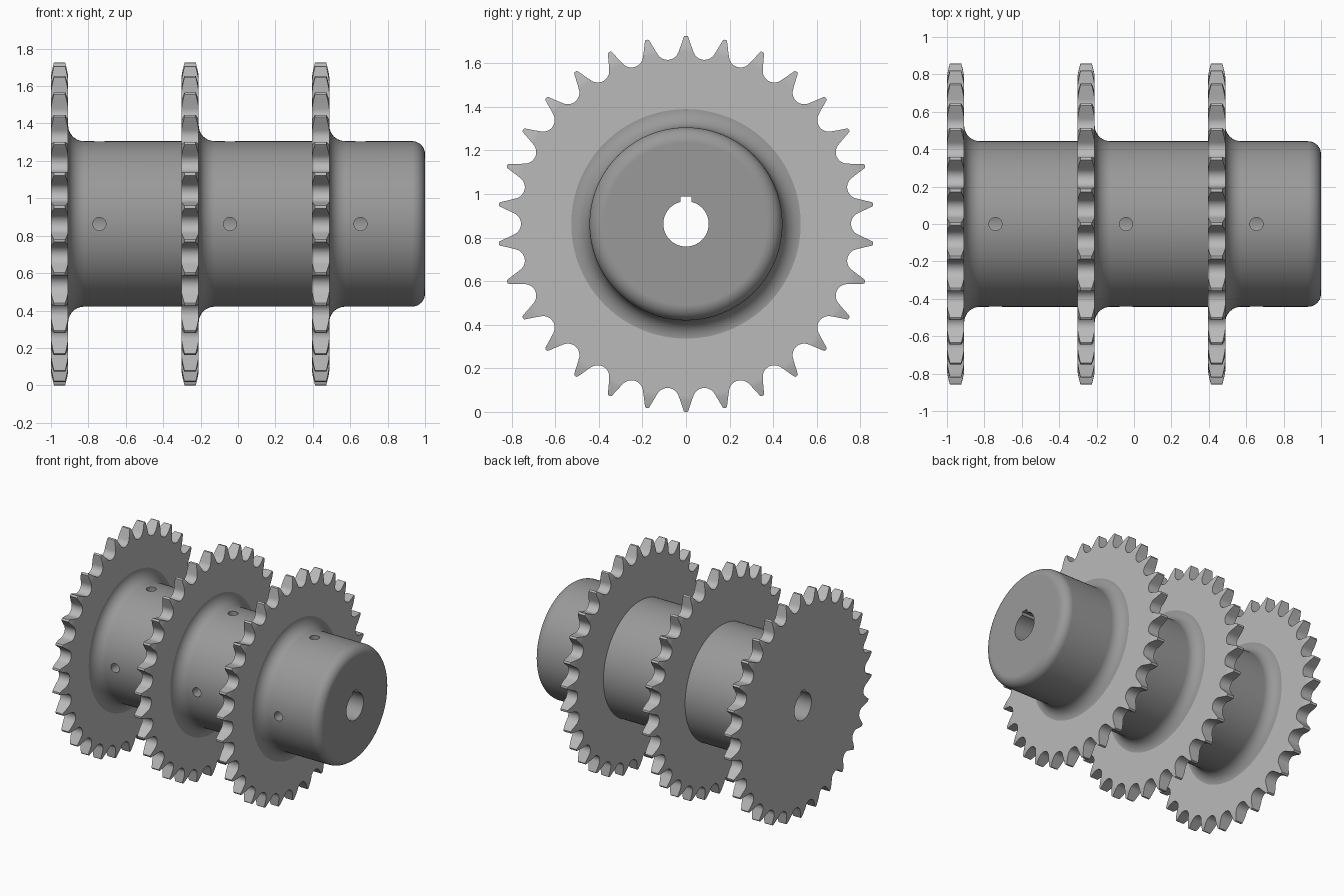
import bpy, bmesh
from math import sin, cos, pi, radians, hypot, atan2

if "Cube" in bpy.data.objects:
    bpy.data.objects.remove(bpy.data.objects["Cube"])

CZ = 0.863                       # axle height (= tip radius)
THICK = 0.092
STARTS = [-1.0, -0.302, 0.396]   # back face of each sprocket plate
HUB_R, FILLET, ROUND = 0.4425, 0.085, 0.07
TEETH, PITCH_R, ROLLER = 30, 0.81, 0.053

# Dark grey hub, lighter grey plates
MATS = []
for mat_name, g in (("hub_grey", 0.32), ("plate_grey", 0.49)):
    mat = bpy.data.materials.new(mat_name)
    mat.diffuse_color = (g, g, g, 1)
    mat.use_nodes = True
    mat.node_tree.nodes["Principled BSDF"].inputs["Base Color"].default_value = mat.diffuse_color
    MATS.append(mat)


def finish(bm, name, mat_index=0):
    bmesh.ops.recalc_face_normals(bm, faces=bm.faces[:])
    for f in bm.faces:
        f.material_index = mat_index
    me = bpy.data.meshes.new(name)
    for mat in MATS:
        me.materials.append(mat)
    bm.to_mesh(me)
    bm.free()
    ob = bpy.data.objects.new(name, me)
    bpy.context.collection.objects.link(ob)
    return ob


def revolve(name, profile, n=128):
    """Solid of revolution about the x axle from (x, radius) points."""
    bm = bmesh.new()
    rings = [[bm.verts.new((x, r * cos(2 * pi * i / n), CZ + r * sin(2 * pi * i / n)))
              for i in range(n)] for x, r in profile]
    for a, b in zip(rings, rings[1:]):
        for i in range(n):
            j = (i + 1) % n
            bm.faces.new((a[i], a[j], b[j], b[i]))
    bm.faces.new(rings[0])
    bm.faces.new(rings[-1])
    return finish(bm, name)


def sprocket(name, x0):
    """Toothed plate with tapered tooth tips."""
    t_end = radians(65)
    er, et = PITCH_R - ROLLER * cos(t_end), ROLLER * sin(t_end)
    r0, a0 = hypot(er, et), pi / TEETH - atan2(et, er)
    levels = [(r0 * cos(a0), r0 * sin(a0)), (0.81, 0.0265), (0.835, 0.018),
              (0.857, 0.0105), (0.8615, 0.008), (0.863, 0.004)]
    bm = bmesh.new()

    def pair(a, u, v):
        y, z = u * cos(a) - v * sin(a), u * sin(a) + v * cos(a)
        inset = 0.016 * (max(0, hypot(u, v) - r0) / (CZ - r0)) ** 1.3
        return [bm.verts.new((x, y, CZ + z)) for x in (x0 + inset, x0 + THICK - inset)]

    outline, body = [], []
    for k in range(TEETH):
        a = pi / 2 + 2 * pi * k / TEETH
        low = [pair(a, u, -w) for u, w in levels]
        high = [pair(a, u, w) for u, w in levels]
        for i in range(len(levels) - 1):
            for s in (0, 1):
                bm.faces.new((low[i][s], high[i][s], high[i + 1][s], low[i + 1][s]))
        gap = []
        for i in range(1, 14):
            t = t_end * (1 - 2 * i / 14)
            gap.append(pair(a + pi / TEETH, PITCH_R - ROLLER * cos(t), -ROLLER * sin(t)))
        outline += low + high[::-1] + gap
        body += [low[0], high[0]] + gap
    for p, q in zip(outline, outline[1:] + outline[:1]):
        bm.faces.new((p[0], q[0], q[1], p[1]))
    for s in (0, 1):
        bm.faces.new([p[s] for p in body])
    return finish(bm, name, 1)


def boolean(ob, other, op):
    m = ob.modifiers.new(op.lower(), 'BOOLEAN')
    m.operation, m.object, m.solver = op, other, 'EXACT'
    bpy.context.view_layer.objects.active = ob
    bpy.ops.object.modifier_apply(modifier=m.name)
    bpy.data.objects.remove(other)


# Hub barrel with a fillet in front of each plate and a rounded end
profile = []
for x0 in STARTS:
    xf = x0 + THICK
    profile += [(xf - 0.045, HUB_R), (xf - 0.045, HUB_R + FILLET)]
    for i in range(11):
        t = pi + pi / 2 * i / 10
        profile.append((xf - 0.0001 + FILLET * (1 + cos(t)), HUB_R + FILLET * (1 + sin(t))))
for i in range(11):
    t = pi / 2 * (1 - i / 10)
    profile.append((1 - ROUND + ROUND * cos(t), HUB_R - ROUND + ROUND * sin(t)))
body = revolve("triple_sprocket", profile)

# Toothed plates
for i, x0 in enumerate(STARTS):
    boolean(body, sprocket(f"plate_{i}", x0), 'UNION')

# Bore and keyway
boolean(body, revolve("bore_cutter", [(-1.2, 0.104), (1.2, 0.104)], 64), 'DIFFERENCE')
bpy.ops.mesh.primitive_cube_add(size=1, location=(0, 0, CZ + 0.0775))
key = bpy.context.object
key.scale = (2.4, 0.05, 0.095)
boolean(body, key, 'DIFFERENCE')

# Set-screw holes on the front and top of each hub section
for x0 in STARTS:
    for loc, rot in (((0, -0.28, CZ), (pi / 2, 0, 0)), ((0, 0, CZ + 0.28), (0, 0, 0))):
        bpy.ops.mesh.primitive_cylinder_add(
            vertices=32, radius=0.035, depth=0.42,
            location=(x0 + 0.259, loc[1], loc[2]), rotation=rot)
        boolean(body, bpy.context.object, 'DIFFERENCE')

# Smooth shading with crisp edges
bpy.ops.object.select_all(action='DESELECT')
body.select_set(True)
bpy.context.view_layer.objects.active = body
bpy.ops.object.shade_smooth_by_angle(angle=radians(30))
wn = body.modifiers.new("weighted_normals", 'WEIGHTED_NORMAL')
wn.keep_sharp = True
